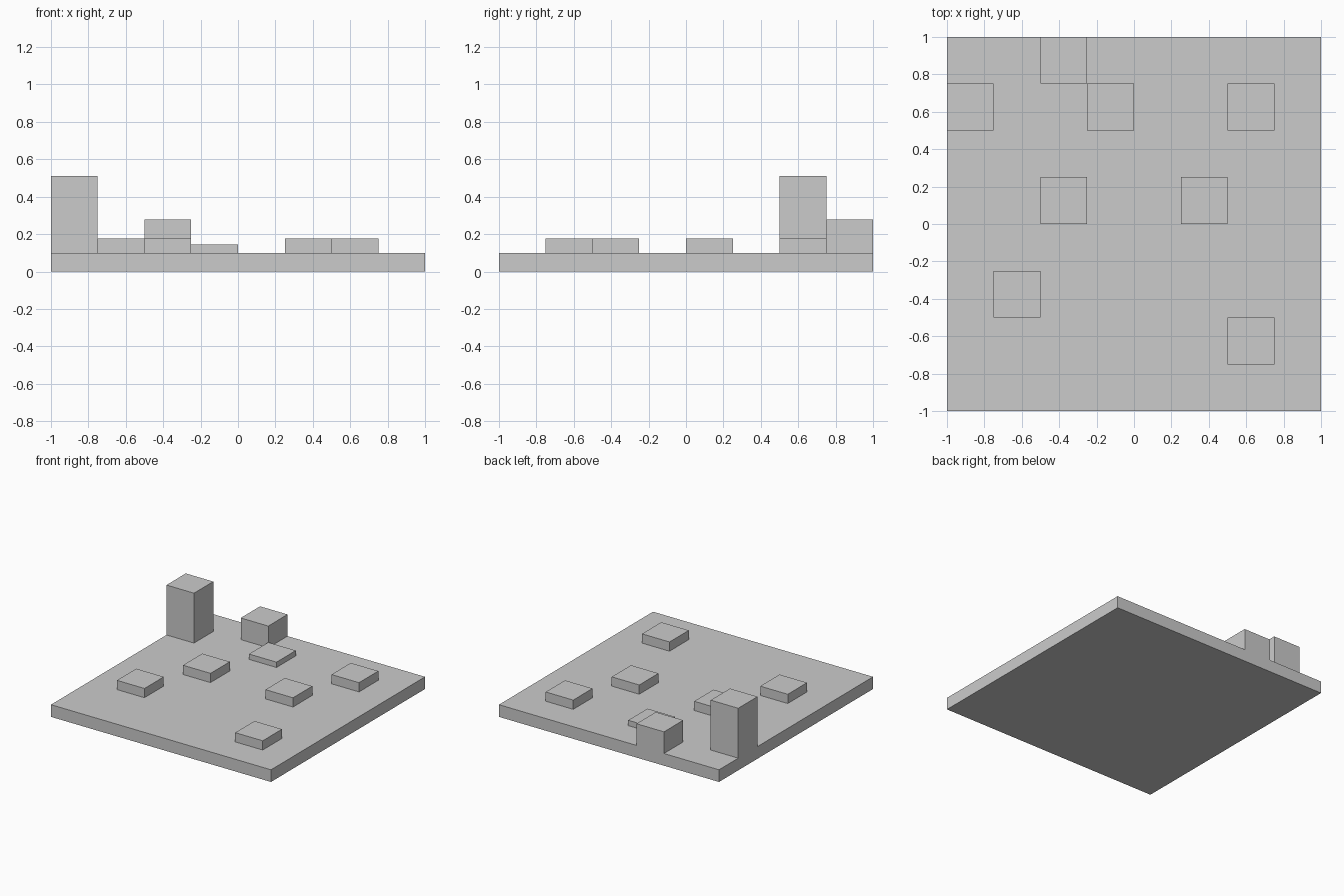
import bpy, bmesh

if "Cube" in bpy.data.objects:
    bpy.data.objects.remove(bpy.data.objects["Cube"])

CELLS = 8            # the plate is an 8 x 8 grid of cells
CELL = 2 / CELLS
BASE_TOP = 0.1

# Raised cells: (column from left, row from front) -> top height
TOPS = {
    (0, 6): 0.51,    # tall tower
    (2, 7): 0.278,   # medium block
    (3, 6): 0.144,   # thin tile
}
for cell in [(6, 6), (2, 4), (5, 4), (1, 2), (6, 1)]:
    TOPS[cell] = 0.176   # low blocks

bm = bmesh.new()

# Flat plate
bmesh.ops.create_grid(bm, x_segments=CELLS, y_segments=CELLS, size=1)
ext = bmesh.ops.extrude_face_region(bm, geom=bm.faces[:])
for v in [g for g in ext["geom"] if isinstance(g, bmesh.types.BMVert)]:
    v.co.z = BASE_TOP


def cell_of(face):
    c = face.calc_center_median()
    return int((c.x + 1) // CELL), int((c.y + 1) // CELL)


# Blocks pulled up out of the plate's top
top_faces = [f for f in bm.faces if all(abs(v.co.z - BASE_TOP) < 1e-5 for v in f.verts)]
raised = [(f, TOPS[cell_of(f)]) for f in top_faces if cell_of(f) in TOPS]
for face, height in raised:
    new = bmesh.ops.extrude_discrete_faces(bm, faces=[face])["faces"][0]
    for v in new.verts:
        v.co.z = height

bmesh.ops.recalc_face_normals(bm, faces=bm.faces[:])
mesh = bpy.data.meshes.new("block_plate")
bm.to_mesh(mesh)
bm.free()
bpy.context.collection.objects.link(bpy.data.objects.new("block_plate", mesh))
